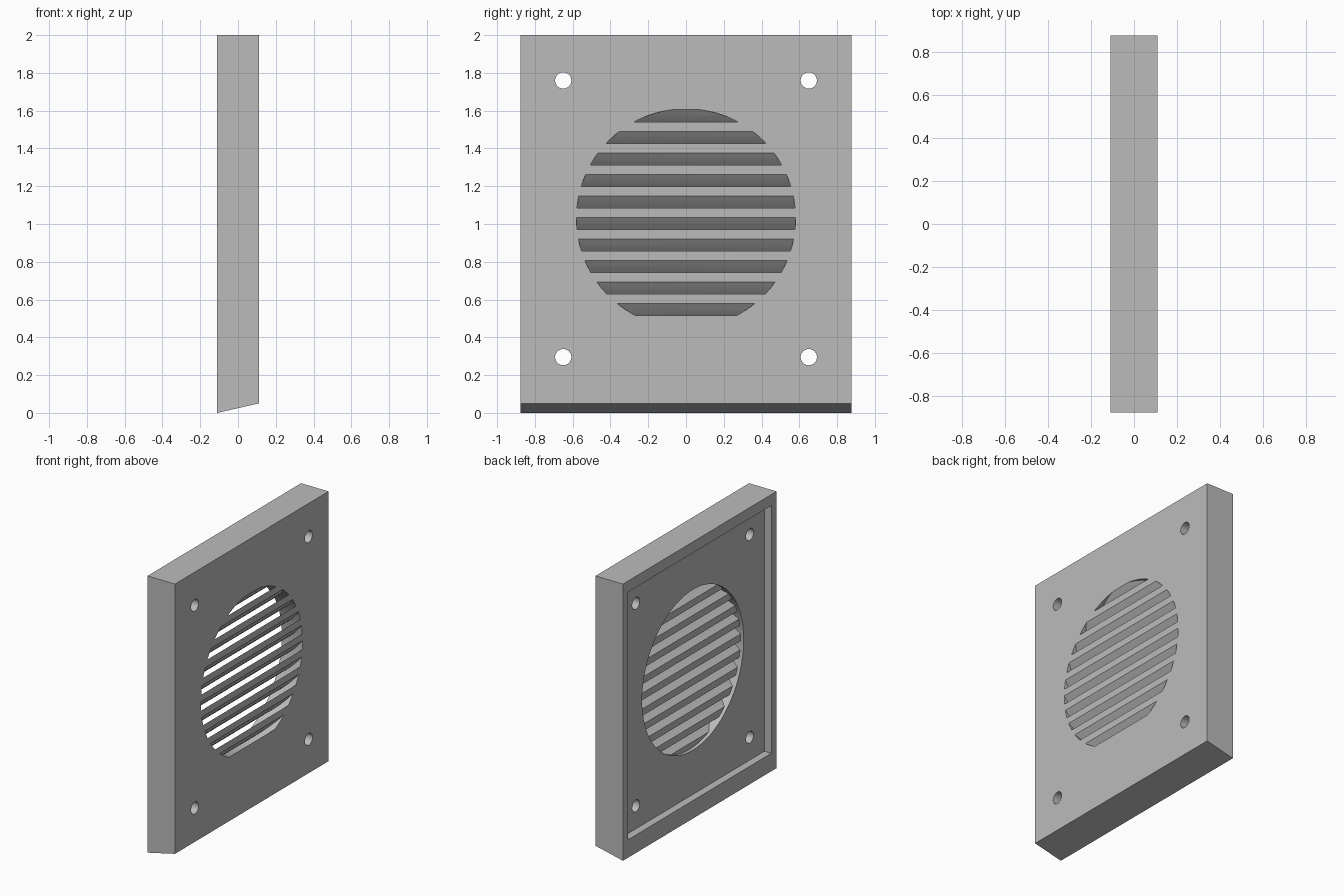
import bpy, bmesh, math
from mathutils import Matrix

cube = bpy.data.objects.get("Cube")
if cube:
    bpy.data.objects.remove(cube, do_unlink=True)

HALF_T, HALF_W = 0.11, 0.877      # half thickness and half width of the plate
CENTRE_Z, RADIUS = 1.03, 0.58     # round vent opening

grey = bpy.data.materials.new("plain_grey")
grey.use_nodes = True
grey.diffuse_color = (0.5, 0.5, 0.5, 1)
grey.node_tree.nodes["Principled BSDF"].inputs["Base Color"].default_value = (0.5, 0.5, 0.5, 1)


def finish(name, bm, helper=False):
    bmesh.ops.recalc_face_normals(bm, faces=bm.faces)
    mesh = bpy.data.meshes.new(name)
    bm.to_mesh(mesh)
    bm.free()
    mesh.materials.append(grey)
    obj = bpy.data.objects.new(name, mesh)
    bpy.context.collection.objects.link(obj)
    if helper:
        obj.hide_render = True
        obj.hide_set(True)
        obj.display_type = 'WIRE'
    return obj


def extrude_profile(bm, points, half):
    """Extrude a closed x-z profile along y."""
    face = bm.faces.new([bm.verts.new((x, -half, z)) for x, z in points])
    new = bmesh.ops.extrude_face_region(bm, geom=[face])["geom"]
    verts = [v for v in new if isinstance(v, bmesh.types.BMVert)]
    bmesh.ops.translate(bm, verts=verts, vec=(0, 2 * half, 0))


def add_cylinder(bm, y, z, radius, segments):
    """Cylinder along x passing right through the plate."""
    place = Matrix.Translation((0, y, z)) @ Matrix.Rotation(math.pi / 2, 4, 'Y')
    bmesh.ops.create_cone(bm, cap_ends=True, segments=segments, radius1=radius,
                          radius2=radius, depth=1, matrix=place)


def boolean(obj, cutter, operation):
    mod = obj.modifiers.new(cutter.name, 'BOOLEAN')
    mod.object = cutter
    mod.operation = operation
    mod.solver = 'EXACT'


# Plate with a sloping bottom edge
bm = bmesh.new()
extrude_profile(bm, [(-HALF_T, 0), (HALF_T, 0.05), (HALF_T, 2), (-HALF_T, 2)], HALF_W)
plate = finish("vent_plate", bm)

# Shallow recess in the back
bm = bmesh.new()
extrude_profile(bm, [(-0.3, 0.13), (-0.055, 0.13), (-0.055, 1.92), (-0.3, 1.92)], HALF_W - 0.06)
recess = finish("recess_cutter", bm, True)

# Round opening
bm = bmesh.new()
add_cylinder(bm, 0, CENTRE_Z, RADIUS, 96)
opening = finish("opening_cutter", bm, True)

# Corner screw holes
bm = bmesh.new()
for y in (-0.65, 0.65):
    for z in (0.295, 1.76):
        add_cylinder(bm, y, z, 0.043, 32)
screws = finish("screw_hole_cutter", bm, True)

for cutter in (recess, opening, screws):
    boolean(plate, cutter, 'DIFFERENCE')

# Curved slats sloping down toward the back, trimmed to the opening
bm = bmesh.new()
curve = [(HALF_T, 0), (0.085, -0.032), (0.06, -0.06), (0.03, -0.089), (0, -0.115), (-0.03, -0.137)]
for i in range(11):
    top = 0.515 + 0.114 * i
    thick = 0.08 if i == 0 else 0.05
    upper = [(x, top + z) for x, z in curve]
    lower = [(x, top + z - thick) for x, z in reversed(curve)]
    extrude_profile(bm, upper + lower, 0.7)
slats = finish("vent_slats", bm)
boolean(slats, opening, 'INTERSECT')

# Apply the cuts, then smooth the curved walls
for obj in (plate, slats):
    bpy.ops.object.select_all(action='DESELECT')
    obj.select_set(True)
    bpy.context.view_layer.objects.active = obj
    for mod in list(obj.modifiers):
        bpy.ops.object.modifier_apply(modifier=mod.name)
    bpy.ops.object.shade_smooth_by_angle(angle=math.radians(30))
for helper in (recess, opening, screws):
    bpy.data.objects.remove(helper, do_unlink=True)
